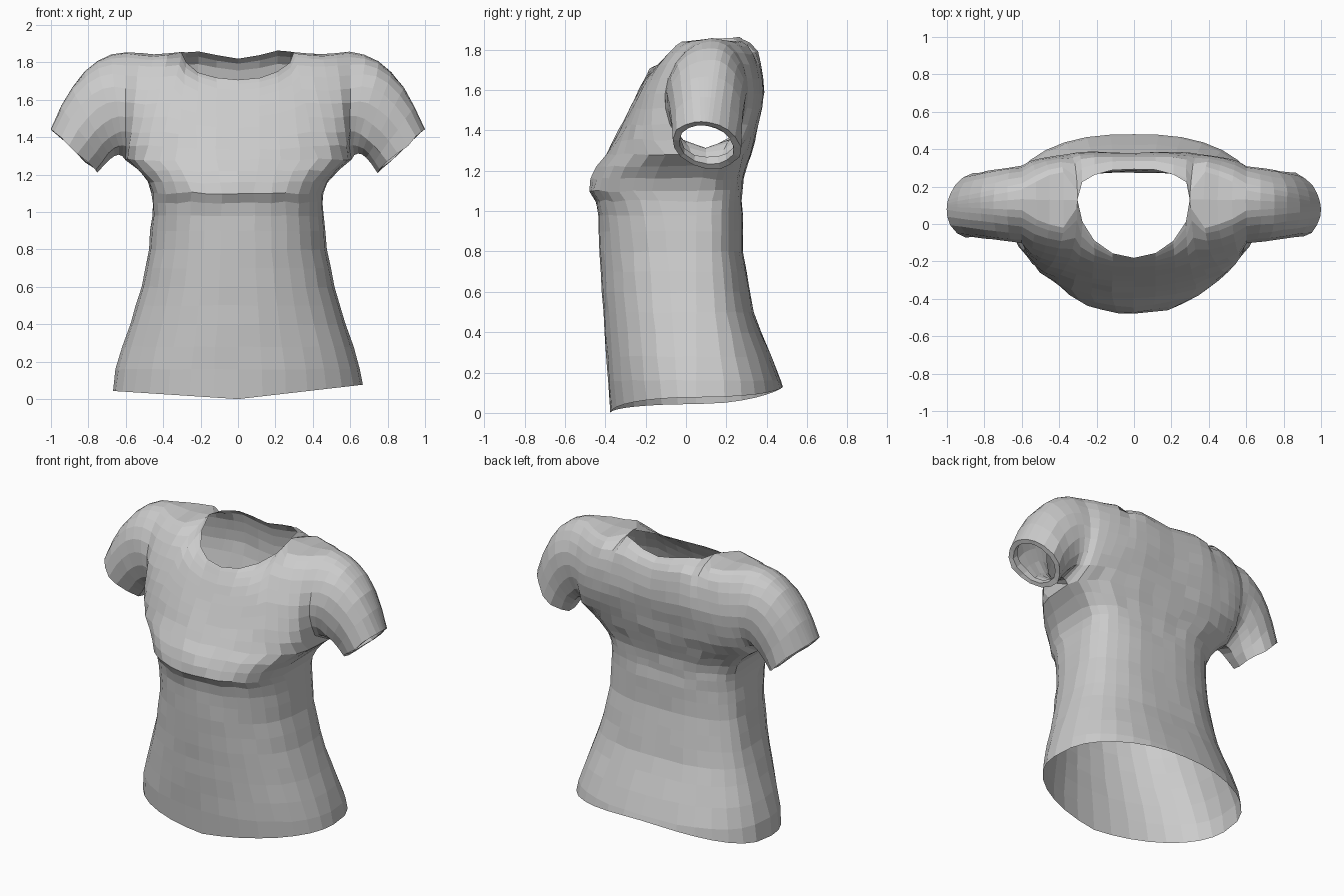
import bpy, bmesh
from math import sin, cos, pi
from mathutils import Vector, noise

cube = bpy.data.objects.get("Cube")
if cube:
    bpy.data.objects.remove(cube, do_unlink=True)

cloth = bpy.data.materials.new("light grey cloth")
cloth.use_nodes = True
GREY = (0.6, 0.6, 0.6, 1)
cloth.diffuse_color = GREY
cloth.node_tree.nodes["Principled BSDF"].inputs["Base Color"].default_value = GREY

# Profiles: (height, value)
FRONT = [(0, -.375), (.2, -.39), (.6, -.42), (1, -.44), (1.05, -.45), (1.1, -.48), (1.2, -.455),
         (1.3, -.385), (1.4, -.33), (1.6, -.235), (1.7, -.18), (1.8, -.11), (1.84, -.06)]
BACK = [(.13, .49), (.2, .465), (.5, .345), (.8, .292), (1.15, .288), (1.3, .335), (1.5, .38),
        (1.6, .395), (1.7, .385), (1.8, .37), (1.83, .345), (1.85, .31)]
WIDTH = [(.06, .668), (.2, .645), (.4, .575), (.6, .515), (.8, .475), (1, .458), (1.1, .46),
         (1.16, .485), (1.22, .535), (1.28, .6)]
SIDE = [(0, .05), (1, .05), (1.28, .1)]
SEAM = [(4, 1.855), (5, 1.848), (6, 1.843), (7, 1.85), (8, 1.855)]
# Flatness of the front: lower is squarer
FLAT = [(0, .95), (.4, .85), (.95, .7), (1.1, .52), (1.2, .52), (1.35, .62)]

LEVELS = [0, .16, .28, .4, .5, .6, .7, .8, .9, .98, 1.05, 1.1, 1.16, 1.22]
STEPS = [0, .13, .26, .4, .53, .66, .78, .88, .95, .985, 1]
HALF = 8
ARMPIT = 1.28


def sample(profile, h):
    """Linear lookup in a profile."""
    if h <= profile[0][0]:
        return profile[0][1]
    for (a, va), (b, vb) in zip(profile, profile[1:]):
        if h <= b:
            return va + (vb - va) * (h - a) / (b - a)
    return profile[-1][1]


def crumple(p):
    """Small folds, strongest under the bust and arms."""
    folds = .014 if 1.0 < p.z < 1.4 else .006
    if p.z < .15:
        folds = 0
    return p + noise.noise_vector(p * 9) * folds


def depth(face, j, z, side):
    """Front or back y at a column, bowing out from the side; the spine is grooved."""
    c = max(cos(j / HALF * pi / 2), 0)
    edge = sample(FRONT if face < 0 else BACK, z)
    power = .7 if face > 0 else sample(FLAT, z)
    groove = .01 * c ** 20 if face > 0 else 0
    return side + (edge - side) * (c ** power if c > 1e-6 else 0) - groove


def ring_point(face, j, z):
    """Point on the torso below the armpits; face is -1 front, 1 back."""
    a = j / HALF * pi / 2
    x = sample(WIDTH, z) * sin(a)
    y = depth(face, j, z, sample(SIDE, z))
    if z == 0:
        z = .09 * abs(x) + .025 * x
        if face > 0:
            z += (.13 - z) * max(cos(a), 0) ** 1.5
    return Vector((x, y, z))


def top_point(face, j):
    """Point on the neckline or the shoulder seam."""
    k, sgn = abs(j), (1 if j > 0 else -1)
    if k < 4:
        b = k / 4 * pi / 2
        if face < 0:
            y, z = .13 - .31 * cos(b), 1.855 - .15 * cos(b)
        else:
            y, z = .13 + .165 * cos(b) ** .6, 1.855 - .035 * cos(b) + .03 * sin(2 * b) ** 2
        return Vector((sgn * .3 * sin(b), y, z))
    return Vector((sgn * (.3 + .075 * (k - 4)), .13, sample(SEAM, k)))


def panel_point(face, j, t):
    """Point on the chest or upper back, t from armpit to top."""
    low, top = ring_point(face, j, ARMPIT), top_point(face, j)
    if t == 1:
        return top
    p = low.lerp(top, t)
    bow = .22 if face < 0 else .195
    rim = .1 + .03 * t + face * bow * sin(pi * t) ** .45
    p.y = depth(face, j, p.z, rim)
    if abs(j) <= 4:
        p.y += (top.y - depth(face, j, top.z, .13)) * t ** 14
    return p


def build(name, grids):
    """Weld grids of points into one flat-shaded surface."""
    bm = bmesh.new()
    for grid in grids:
        rows = [[bm.verts.new(crumple(p)) for p in row] for row in grid]
        for r0, r1 in zip(rows, rows[1:]):
            for i in range(len(r0) - 1):
                bm.faces.new((r0[i], r0[i + 1], r1[i + 1], r1[i]))
    bmesh.ops.remove_doubles(bm, verts=bm.verts, dist=.0005)
    bmesh.ops.recalc_face_normals(bm, faces=bm.faces)
    mesh = bpy.data.meshes.new(name)
    bm.to_mesh(mesh)
    bm.free()
    mesh.materials.append(cloth)
    obj = bpy.data.objects.new(name, mesh)
    bpy.context.collection.objects.link(obj)


# Torso: front and back sheets welded at the sides and shoulders
columns = range(-HALF, HALF + 1)
build("shirt_body", [
    [[ring_point(f, j, z) for j in columns] for z in LEVELS]
    + [[panel_point(f, j, t) for j in columns] for t in STEPS]
    for f in (-1, 1)])


def cuff_point(s, phi, face, scale=1, back=0):
    """Point on the slanted cuff opening; back moves it up the sleeve."""
    along = (-cos(phi) - face * .17 * sin(phi)) * scale
    return Vector((s * (.873 + .125 * along - back * .68),
                   .102 + face * .168 * sin(phi) * scale,
                   1.326 + .115 * along + back * .73))


def sleeve(name, s):
    """Tube from the armhole to the cuff, bending over the shoulder."""
    loop = [(-1, t) for t in STEPS] + [(1, t) for t in reversed(STEPS[:-1])]
    rows = []
    for i in range(7):
        q = i / 6
        row = []
        for face, t in loop:
            phi = pi * t
            start, end = panel_point(face, s * HALF, t), cuff_point(s, phi, face)
            h = (1 - cos(phi)) / 2
            bend = Vector((s * (.64 + .2 * h), (start.y + end.y) / 2, 1.37 + .48 * h))
            row.append(start * (1 - q) ** 2 + bend * 2 * q * (1 - q) + end * q * q)
        rows.append(row)
    # Turned-in cuff hem
    for scale, back in ((.82, .004), (.82, .05)):
        rows.append([cuff_point(s, pi * t, face, scale, back) for face, t in loop])
    build(name, [rows])


sleeve("left_sleeve", 1)
sleeve("right_sleeve", -1)
